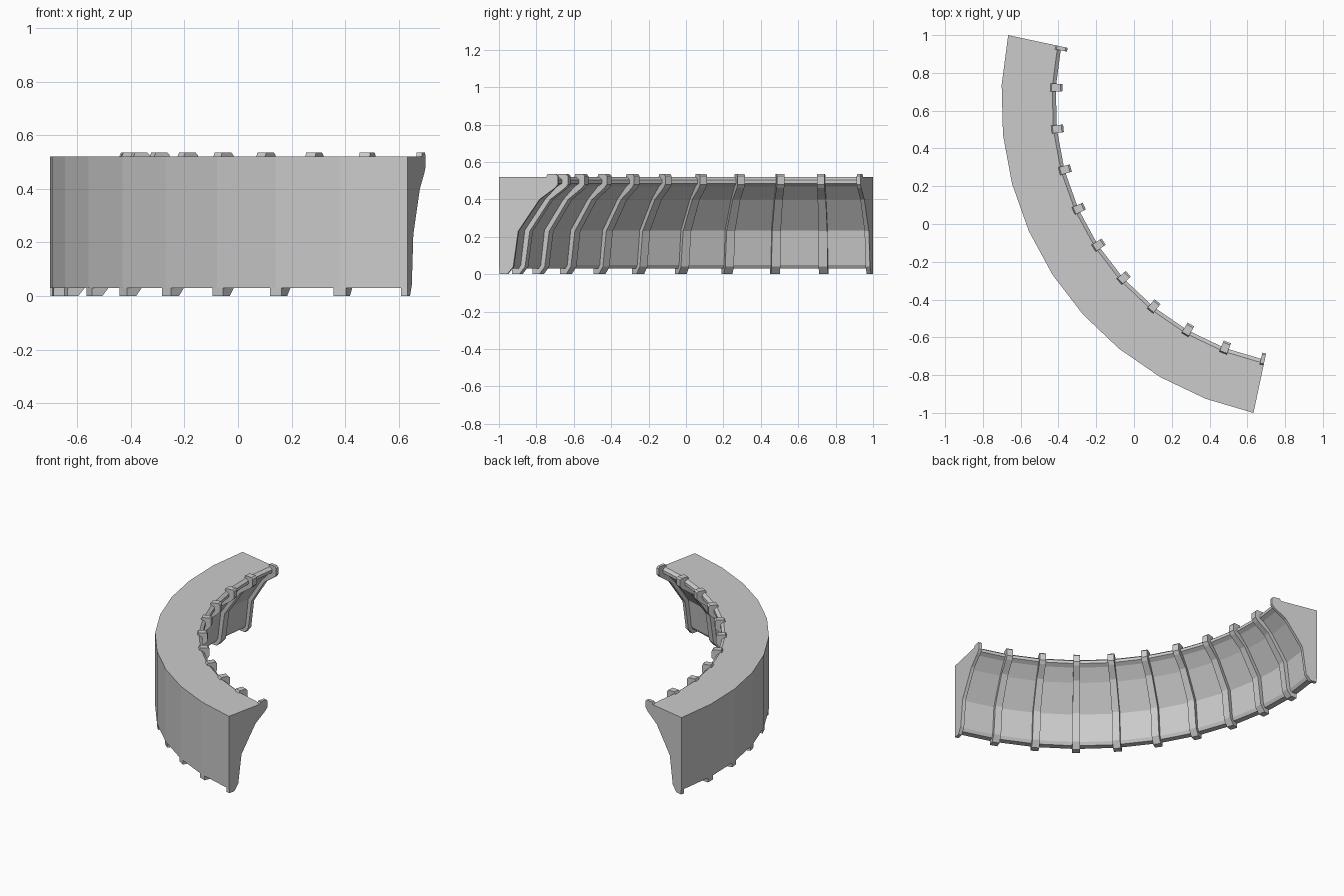
import bpy, bmesh
from math import sin, cos, radians

if "Cube" in bpy.data.objects:
    bpy.data.objects.remove(bpy.data.objects["Cube"])

CX, CY, R = 0.983, 0.649, 1.686      # arc centre and outer radius
START, STEP, SEGS = 168, 9, 10       # arc in degrees
HALF = 0.85                          # half the angular width of a rib


def sweep(name, profile, angles):
    """Sweep a closed (depth from outer face, z) profile through the angles."""
    bm = bmesh.new()
    rings = []
    for a in angles:
        c, s = cos(radians(a)), sin(radians(a))
        rings.append([bm.verts.new((CX + (R - t) * c, CY + (R - t) * s, z))
                      for t, z in profile])
    n = len(profile)
    for r0, r1 in zip(rings, rings[1:]):
        for i in range(n):
            j = (i + 1) % n
            bm.faces.new((r0[i], r0[j], r1[j], r1[i]))
    bm.faces.new(rings[0])
    bm.faces.new(rings[-1])
    bmesh.ops.recalc_face_normals(bm, faces=bm.faces[:])
    mesh = bpy.data.meshes.new(name)
    bm.to_mesh(mesh)
    bm.free()
    obj = bpy.data.objects.new(name, mesh)
    bpy.context.collection.objects.link(obj)
    return obj


# Curved wall with an overhanging inner lip
wall = [(0, .03), (.04, .03), (.052, .05), (.075, .235), (.19, .40),
        (.26, .47), (.287, .485), (.287, .505), (.268, .52), (0, .52)]
sweep("curved_wall", wall, [START + STEP * i for i in range(SEGS + 1)])

# Ribs hugging the inner face, half width at both ends
rib = [(.003, 0), (.045, 0), (.078, .04), (.105, .23), (.222, .40),
       (.305, .46), (.322, .48), (.322, .525), (.312, .535), (.265, .535),
       (.25, .50), (.17, .41), (.05, .20), (.003, .04)]
END = START + STEP * SEGS
for i in range(SEGS + 1):
    a = START + STEP * i
    sweep(f"rib_{i + 1}", rib, [max(a - HALF, START), min(a + HALF, END)])
